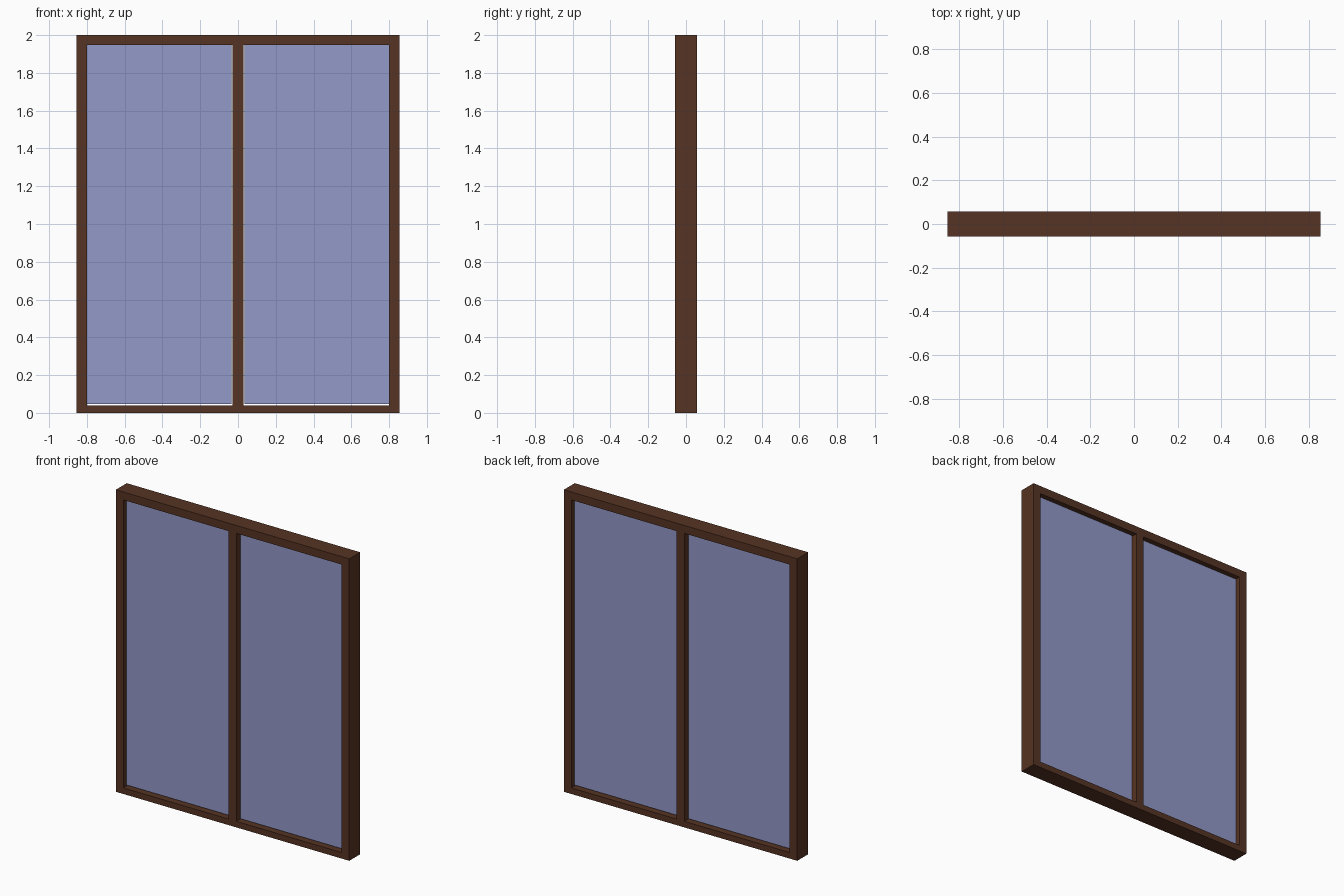
import bpy, bmesh

if "Cube" in bpy.data.objects:
    bpy.data.objects.remove(bpy.data.objects["Cube"])


def material(name, rgb):
    m = bpy.data.materials.new(name)
    m.diffuse_color = (*rgb, 1)
    m.use_nodes = True
    m.node_tree.nodes["Principled BSDF"].inputs["Base Color"].default_value = m.diffuse_color
    return m


wood = material("dark brown wood", (0.093, 0.034, 0.017))
glass = material("pale blue glass", (0.287, 0.319, 0.578))


def box(name, x0, x1, depth, z0, z1, mat):
    bm = bmesh.new()
    bmesh.ops.create_cube(bm, size=1)
    for v in bm.verts:
        v.co.x = (x0 + x1) / 2 + v.co.x * (x1 - x0)
        v.co.y *= depth
        v.co.z = (z0 + z1) / 2 + v.co.z * (z1 - z0)
    me = bpy.data.meshes.new(name)
    bm.to_mesh(me)
    bm.free()
    me.materials.append(mat)
    ob = bpy.data.objects.new(name, me)
    bpy.context.collection.objects.link(ob)


W, IN, D = 0.855, 0.80, 0.114   # half width, half opening, frame depth
SILL, HEAD, MULL = 0.04, 1.947, 0.028
GAP = 0.006                     # thin clearance beside mullion and sill

# Outer frame and central mullion
box("bottom_rail", -IN, IN, D, 0, SILL, wood)
box("top_rail", -IN, IN, D, HEAD, 2, wood)
box("mullion", -MULL, MULL, D, SILL, HEAD, wood)

# Side stiles and glass panes, left and right
for side, s in (("left", -1), ("right", 1)):
    a, b = sorted((s * IN, s * W))
    box(side + "_stile", a, b, D, 0, 2, wood)
    a, b = sorted((s * (MULL + GAP), s * IN))
    box(side + "_pane", a, b, 0.045, SILL + GAP, HEAD, glass)
